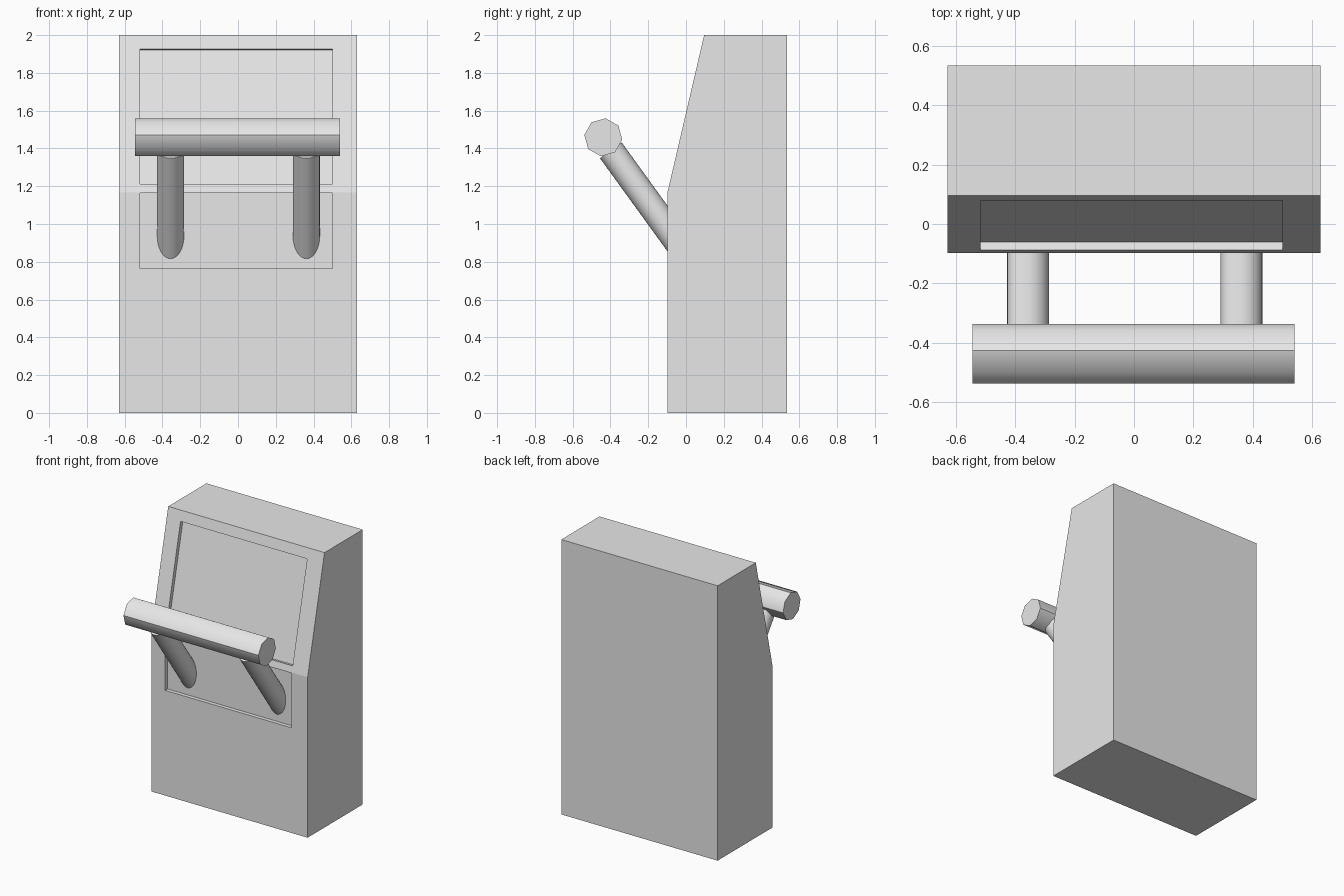
import bpy, bmesh, math
from mathutils import Vector

if "Cube" in bpy.data.objects:
    bpy.data.objects.remove(bpy.data.objects["Cube"])

# Single flat grey
GREY = (0.8, 0.8, 0.8, 1.0)
grey = bpy.data.materials.new("plain grey")
grey.use_nodes = True
grey.diffuse_color = GREY
grey.node_tree.nodes["Principled BSDF"].inputs["Base Color"].default_value = GREY


def make_object(name, bm):
    bmesh.ops.recalc_face_normals(bm, faces=bm.faces)
    mesh = bpy.data.meshes.new(name)
    bm.to_mesh(mesh)
    bm.free()
    mesh.materials.append(grey)
    obj = bpy.data.objects.new(name, mesh)
    bpy.context.collection.objects.link(obj)
    return obj


def extrude_x(name, profile, x0, x1):
    """Extrude a (y, z) profile along x."""
    bm = bmesh.new()
    face = bm.faces.new([bm.verts.new((x0, y, z)) for y, z in profile])
    moved = bmesh.ops.extrude_face_region(bm, geom=[face])["geom"]
    bmesh.ops.translate(bm, vec=(x1 - x0, 0, 0),
                        verts=[v for v in moved if isinstance(v, bmesh.types.BMVert)])
    return make_object(name, bm)


def cut(target, cutter):
    """Subtract the cutter, then discard it."""
    cutter.hide_render = True
    mod = target.modifiers.new("recess", 'BOOLEAN')
    mod.operation, mod.solver, mod.object = 'DIFFERENCE', 'EXACT', cutter
    bpy.context.view_layer.objects.active = target
    bpy.ops.object.modifier_apply(modifier=mod.name)
    bpy.data.objects.remove(cutter)


# Cabinet with a sloped upper front
FRONT, BACK, CREASE, TOP = -0.098, 0.535, 1.168, 2.0
SLOPE_TOP = 0.096
cabinet = extrude_x("cabinet", [(FRONT, 0), (BACK, 0), (BACK, TOP),
                                (SLOPE_TOP, TOP), (FRONT, CREASE)], -0.629, 0.629)

# Two shallow recesses: screen on the slope, panel below the crease
DEPTH, LEFT, RIGHT = 0.028, -0.518, 0.501
tilt = math.atan2(SLOPE_TOP - FRONT, TOP - CREASE)
inward = Vector((math.cos(tilt), -math.sin(tilt)))


def on_slope(z):
    return Vector((FRONT + (z - CREASE) * math.tan(tilt), z))


low, high = on_slope(1.212), on_slope(1.927)
cut(cabinet, extrude_x("screen_cutter", [low - inward * 0.1, low + inward * DEPTH,
                                         high + inward * DEPTH, high - inward * 0.1],
                       LEFT, RIGHT))
floor_y = FRONT + DEPTH
cut(cabinet, extrude_x("panel_cutter", [(FRONT - 0.1, 0.765), (floor_y, 0.765),
                                        (floor_y, 1.163), (FRONT - 0.1, 1.163)],
                       LEFT, RIGHT))

# Eight-sided handle bar, every second long edge sharp
BAR_Y, BAR_Z, BAR_R = -0.438, 1.459, 0.101
angles = [math.radians(-7 + 45 * i) for i in range(8)]
bar = extrude_x("handle_bar", [(BAR_Y + BAR_R * math.cos(a), BAR_Z + BAR_R * math.sin(a))
                               for a in angles], -0.545, 0.541)
bm = bmesh.new()
bm.from_mesh(bar.data)
for f in bm.faces:
    f.smooth = len(f.verts) == 4
for e in bm.edges:
    a, b = e.verts
    if abs(a.co.x - b.co.x) < 0.01:
        e.smooth = False
    else:
        turn = math.degrees(math.atan2(a.co.z - BAR_Z, a.co.y - BAR_Y)) + 7
        e.smooth = round(turn / 45) % 2 == 1
bm.to_mesh(bar.data)
bm.free()

# Round struts rising from the panel to the bar
for side, x in (("right", -0.357), ("left", 0.362)):
    upper = Vector((x, -0.398, 1.39))
    axis = Vector((0, 0.587, -0.81)).normalized()
    lower = upper + axis * 0.68
    bpy.ops.mesh.primitive_cylinder_add(vertices=32, radius=0.071,
                                        depth=(upper - lower).length,
                                        location=(upper + lower) / 2,
                                        rotation=axis.to_track_quat('Z', 'Y').to_euler())
    strut = bpy.context.object
    strut.name = side + "_strut"
    strut.data.materials.append(grey)
    bpy.ops.object.shade_smooth_by_angle(angle=math.radians(40))
